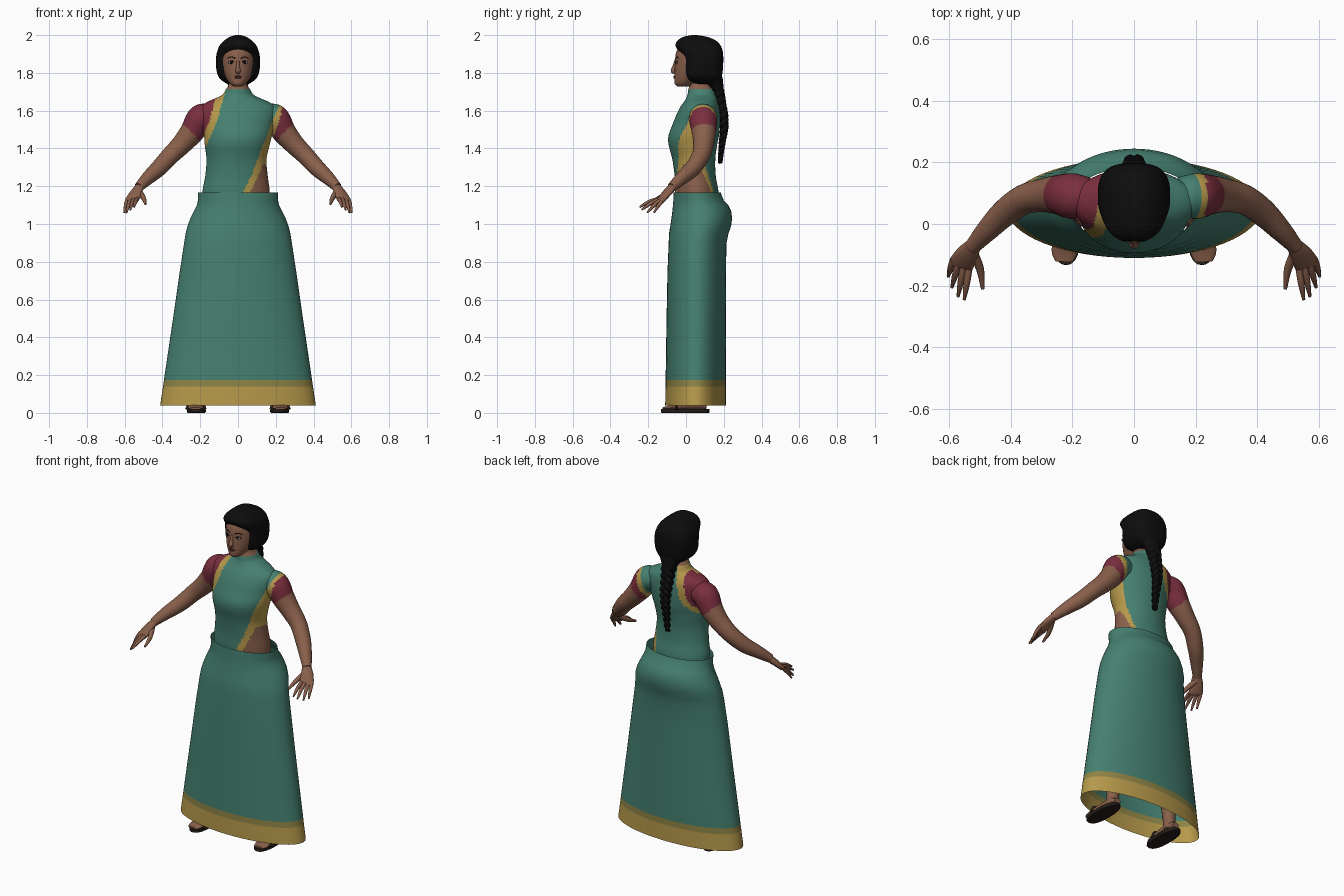
import bpy, bmesh, math
from mathutils import Vector

cube = bpy.data.objects.get("Cube")
if cube:
    bpy.data.objects.remove(cube, do_unlink=True)


def material(name, r, g, b):
    m = bpy.data.materials.new(name)
    m.use_nodes = True
    m.diffuse_color = (r, g, b, 1)
    bsdf = m.node_tree.nodes["Principled BSDF"]
    bsdf.inputs["Base Color"].default_value = (r, g, b, 1)
    bsdf.inputs["Roughness"].default_value = 0.8
    return m


GREEN = material("sari green", .06, .215, .163)
GOLD = material("border gold", .47, .32, .07)
OLIVE = material("trim olive", .27, .23, .06)
MAROON = material("blouse maroon", .2, .028, .05)
SKIN = material("skin brown", .25, .115, .07)
HAIR = material("hair black", .004, .004, .004)
SOLE = material("sandal dark brown", .02, .013, .01)
LIPS = material("lip brown", .13, .04, .032)
WHITE = material("eye white", .4, .36, .32)
made = []


def lookup(table, z):
    """Piecewise linear value from (z, value) pairs."""
    if z <= table[0][0]:
        return table[0][1]
    for (a, u), (b, v) in zip(table, table[1:]):
        if z <= b:
            return u + (v - u) * (z - a) / (b - a)
    return table[-1][1]


def smooth_rows(rows, k):
    """Catmull-Rom resampling of tuples, k steps per span."""
    if k == 1:
        return rows
    ext = [rows[0]] + list(rows) + [rows[-1]]
    out = []
    for a, b, c, d in zip(ext, ext[1:], ext[2:], ext[3:]):
        for i in range(k):
            t = i / k
            out.append(tuple(q + .5 * t * (r - p + t * (2*p - 5*q + 4*r - s + t * (3*(q - r) + s - p)))
                             for p, q, r, s in zip(a, b, c, d)))
    return out + [tuple(rows[-1])]


def skin_rings(name, rings, mats, rule=None, caps=True):
    """Bridge rings of points into one object, colouring faces by rule."""
    bm = bmesh.new()
    vs = [[bm.verts.new(p) for p in ring] for ring in rings]
    n = len(vs[0])
    for lo, hi in zip(vs, vs[1:]):
        for j in range(n):
            bm.faces.new((lo[j], lo[(j + 1) % n], hi[(j + 1) % n], hi[j]))
    if caps:
        bm.faces.new(vs[0][::-1])
        bm.faces.new(vs[-1])
    bmesh.ops.recalc_face_normals(bm, faces=bm.faces)
    if rule:
        for f in bm.faces:
            f.material_index = mats.index(rule(f.calc_center_median()))
    me = bpy.data.meshes.new(name)
    bm.to_mesh(me)
    bm.free()
    for m in mats:
        me.materials.append(m)
    ob = bpy.data.objects.new(name, me)
    bpy.context.collection.objects.link(ob)
    made.append(ob)
    return ob


def loft(name, rows, mats, rule=None, n=48, k=6, power=2, caps=True):
    """Stacked superellipses; row = z, centre x, half width, front y, back y."""
    rings = []
    for z, cx, w, f, b in smooth_rows(rows, k):
        ring = []
        for j in range(n):
            c, s = math.cos(j * math.tau / n), math.sin(j * math.tau / n)
            e = 2 / power
            ring.append((cx + w * math.copysign(abs(c) ** e, c),
                         (f + b) / 2 + (b - f) / 2 * math.copysign(abs(s) ** e, s), z))
        rings.append(ring)
    return skin_rings(name, rings, mats, rule, caps)


def tube(name, pts, mats, rule=None, n=12, k=5, side=1):
    """Swept tube; point = x, y, z, radius and optional second radius."""
    pts = [(side * p[0], p[1], p[2], p[3], p[-1]) for p in pts]
    path = smooth_rows(pts, k)
    pos = [Vector(p[:3]) for p in path]
    along = (pos[-1] - pos[0]).normalized()
    ref = Vector((0, 1, 0)) if abs(along.z) > .9 else Vector((0, 0, 1))
    rings = []
    for i, p in enumerate(path):
        t = (pos[min(i + 1, len(pos) - 1)] - pos[max(i - 1, 0)]).normalized()
        u = t.cross(ref).normalized()
        v = u.cross(t)
        rings.append([pos[i] + u * p[3] * math.cos(a) + v * p[4] * math.sin(a)
                      for a in (j * math.tau / n for j in range(n))])
    return skin_rings(name, rings, mats, rule)


def ellipsoid(name, loc, size, mat):
    bpy.ops.mesh.primitive_uv_sphere_add(segments=16, ring_count=10, location=loc)
    ob = bpy.context.object
    ob.name = name
    ob.scale = size
    ob.data.materials.append(mat)
    made.append(ob)


# Skirt: an open sheet with a gold hem
loft("skirt", [(.04, 0, .412, -.11, .212), (.14, 0, .397, -.109, .212), (.175, 0, .392, -.108, .212),
               (.5, 0, .344, -.103, .212), (.75, 0, .308, -.098, .212), (.895, 0, .286, -.092, .214),
               (.95, 0, .277, -.09, .225), (.99, 0, .267, -.083, .239), (1.03, 0, .252, -.077, .244),
               (1.07, 0, .232, -.072, .239), (1.1, 0, .218, -.069, .224), (1.125, 0, .212, -.067, .2),
               (1.168, 0, .211, -.065, .183)],
     [GREEN, GOLD, OLIVE], lambda c: GOLD if c.z < .14 else OLIVE if c.z < .175 else GREEN,
     n=64, k=1, caps=False)

# Edges of the draped cloth: x as a function of height
FRONT_RIGHT = [(1.42, -.165), (1.545, -.11), (1.69, -.07)]
BACK_RIGHT = [(1.43, -.17), (1.5, -.09), (1.55, -.07), (1.7, -.04)]
FRONT_LEFT = [(1.17, .03), (1.29, .085), (1.4, .125), (1.48, .16), (1.62, .2)]
BACK_LEFT = [(1.17, .105), (1.4, .145), (1.6, .19)]


def drape(c):
    front = c.y < .06
    if c.z > 1.712:
        return SKIN
    if c.x < 0:
        e = lookup(FRONT_RIGHT if front else BACK_RIGHT, c.z) - c.x
        if c.z < 1.41 or e < 0:
            return GREEN
        return GOLD if e < .042 or c.z < 1.44 else MAROON
    e = c.x - lookup(FRONT_LEFT if front else BACK_LEFT, c.z)
    if e < 0 or c.z > 1.63:
        return GREEN
    return GOLD if e < (.036 if front else .022) or c.z > 1.31 else SKIN


# Torso with shoulders and neck
loft("torso", [(1.08, -.008, .175, -.05, .172), (1.17, -.01, .178, -.058, .172),
               (1.25, -.008, .166, -.06, .158), (1.34, -.008, .159, -.072, .155),
               (1.42, -.004, .172, -.092, .165), (1.47, 0, .18, -.092, .175),
               (1.53, 0, .19, -.07, .18), (1.58, 0, .2, -.05, .18), (1.62, 0, .195, -.03, .176),
               (1.645, 0, .165, -.012, .17), (1.665, 0, .12, 0, .165), (1.685, 0, .082, .008, .16),
               (1.71, 0, .066, .012, .15), (1.74, 0, .049, .02, .12), (1.78, 0, .046, .025, .11)],
     [GREEN, GOLD, MAROON, SKIN], drape, n=112, k=7)


def sleeve(c):
    if abs(c.x) - c.z > -1.24:
        return SKIN
    e = c.x - .2 - (c.z - 1.5) * .33
    if c.x < 0 or e > 0:
        return MAROON
    return GOLD if e > -.03 else GREEN


# Limbs, mirrored
for side, word in ((1, "left"), (-1, "right")):
    tube(word + "_arm", [(.14, .09, 1.565, .06), (.195, .09, 1.56, .074), (.245, .095, 1.485, .064),
                         (.3, .092, 1.42, .054), (.36, .078, 1.36, .048), (.42, .035, 1.295, .044),
                         (.475, -.02, 1.245, .036), (.525, -.075, 1.195, .025)],
         [MAROON, GOLD, GREEN, SKIN], sleeve, n=32, k=9, side=side)
    tube(word + "_palm", [(.515, -.065, 1.205, .024, .02), (.54, -.097, 1.168, .035, .019),
                          (.558, -.128, 1.133, .04, .015), (.564, -.142, 1.122, .034, .008)],
         [SKIN], n=16, side=side)
    tips = [(.55, -.245, 1.09), (.57, -.235, 1.075), (.59, -.205, 1.06), (.602, -.17, 1.06)]
    for i, (x, y, z) in enumerate(tips):
        s = (i - 1.5) * .02
        bx, by, bz = .56 + .85 * s, -.13 + .52 * s, 1.133
        tube(f"{word}_finger_{i + 1}", [(bx, by, bz, .011), ((bx + x) / 2, (by + y) / 2, (bz + z) / 2 + .006, .0105),
                                        (x, y, z, .005)], [SKIN], n=8, k=4, side=side)
    tube(word + "_thumb", [(.525, -.085, 1.175, .016), (.499, -.145, 1.135, .013), (.49, -.21, 1.105, .006)],
         [SKIN], n=8, k=4, side=side)
    # Legs, feet and sandals
    tube(word + "_leg", [(.21, .06, .035, .034), (.205, .06, .1, .036), (.19, .07, .3, .056),
                         (.16, .06, .55, .06), (.11, .06, .95, .09)], [SKIN], n=16, side=side)
    tube(word + "_foot", [(.212, .11, .038, .022, .018), (.213, .06, .045, .034, .028),
                          (.22, -.03, .038, .038, .022), (.225, -.09, .027, .042, .012),
                          (.227, -.122, .024, .028, .006)], [SKIN], n=16, side=side)
    tube(word + "_sandal_strap", [(.178, -.05, .015, .006, .014), (.2, -.052, .054, .006, .014),
                                  (.243, -.052, .053, .006, .014), (.268, -.05, .015, .006, .014)],
         [SOLE], n=8, side=side)
    loft(word + "_sandal", [(0, side * .22, .046, -.128, .12), (.005, side * .22, .05, -.133, .125),
                            (.02, side * .22, .049, -.132, .124)], [SOLE], n=32, k=1, power=2.4)
    # Eye, iris, brow
    ellipsoid(word + "_eye", (side * .036, -.0485, 1.855), (.016, .005, .007), WHITE)
    ellipsoid(word + "_iris", (side * .035, -.051, 1.855), (.008, .0045, .007), HAIR)
    tube(word + "_eyelid", [(.019, -.053, 1.855, .002), (.034, -.053, 1.864, .003), (.053, -.043, 1.857, .002)],
         [HAIR], n=6, side=side)
    tube(word + "_brow", [(.015, -.055, 1.876, .003), (.035, -.05, 1.885, .003), (.056, -.038, 1.877, .0015)],
         [HAIR], n=6, side=side)

# Head and face
loft("head", [(1.728, 0, .022, -.046, .02), (1.743, 0, .042, -.06, .05), (1.775, 0, .066, -.061, .1),
              (1.81, 0, .08, -.06, .13), (1.86, 0, .09, -.058, .16), (1.91, 0, .09, -.052, .17),
              (1.95, 0, .078, -.03, .16), (1.975, 0, .05, 0, .13)], [SKIN])
tube("nose", [(0, -.053, 1.868, .007), (0, -.062, 1.835, .009), (0, -.069, 1.812, .014, .012),
              (0, -.06, 1.799, .011, .008)], [SKIN])
ellipsoid("upper_lip", (0, -.06, 1.781), (.021, .006, .0045), LIPS)
ellipsoid("lower_lip", (0, -.06, 1.774), (.017, .007, .005), LIPS)

# Hair cap, gathered nape and three-strand braid
loft("hair", [(1.74, 0, .055, .05, .172), (1.765, 0, .092, .004, .183), (1.8, 0, .111, -.012, .193),
              (1.85, 0, .117, -.014, .197), (1.89, 0, .115, -.02, .197), (1.92, 0, .108, -.042, .193),
              (1.945, 0, .097, -.056, .183), (1.97, 0, .075, -.045, .16), (1.99, 0, .045, -.015, .115),
              (2, 0, .012, .03, .06)], [HAIR], power=2.8)
tube("hair_nape", [(0, .11, 1.83, .1, .06), (0, .15, 1.765, .07, .045), (0, .165, 1.72, .045, .034),
                   (0, .178, 1.67, .03, .025)], [HAIR], n=20)
BRAID_Y = [(1.32, .18), (1.42, .19), (1.51, .203), (1.58, .197), (1.72, .165)]
for i in range(3):
    strand = []
    for j in range(81):
        f = j / 80
        z = 1.72 - .4 * f
        a = f * math.tau * 3.5 + i * math.tau / 3
        taper = 1 - .65 * f
        strand.append((.025 * taper * math.sin(a), lookup(BRAID_Y, z) + .014 * taper * math.sin(2 * a), z,
                       .022 * taper if j < 80 else .002))
    tube(f"braid_strand_{i + 1}", strand, [HAIR], n=8, k=1)

# Smooth shading with sharp edges kept
bpy.ops.object.select_all(action='DESELECT')
for ob in made:
    ob.select_set(True)
bpy.context.view_layer.objects.active = made[0]
bpy.ops.object.shade_smooth_by_angle(angle=math.radians(45))
